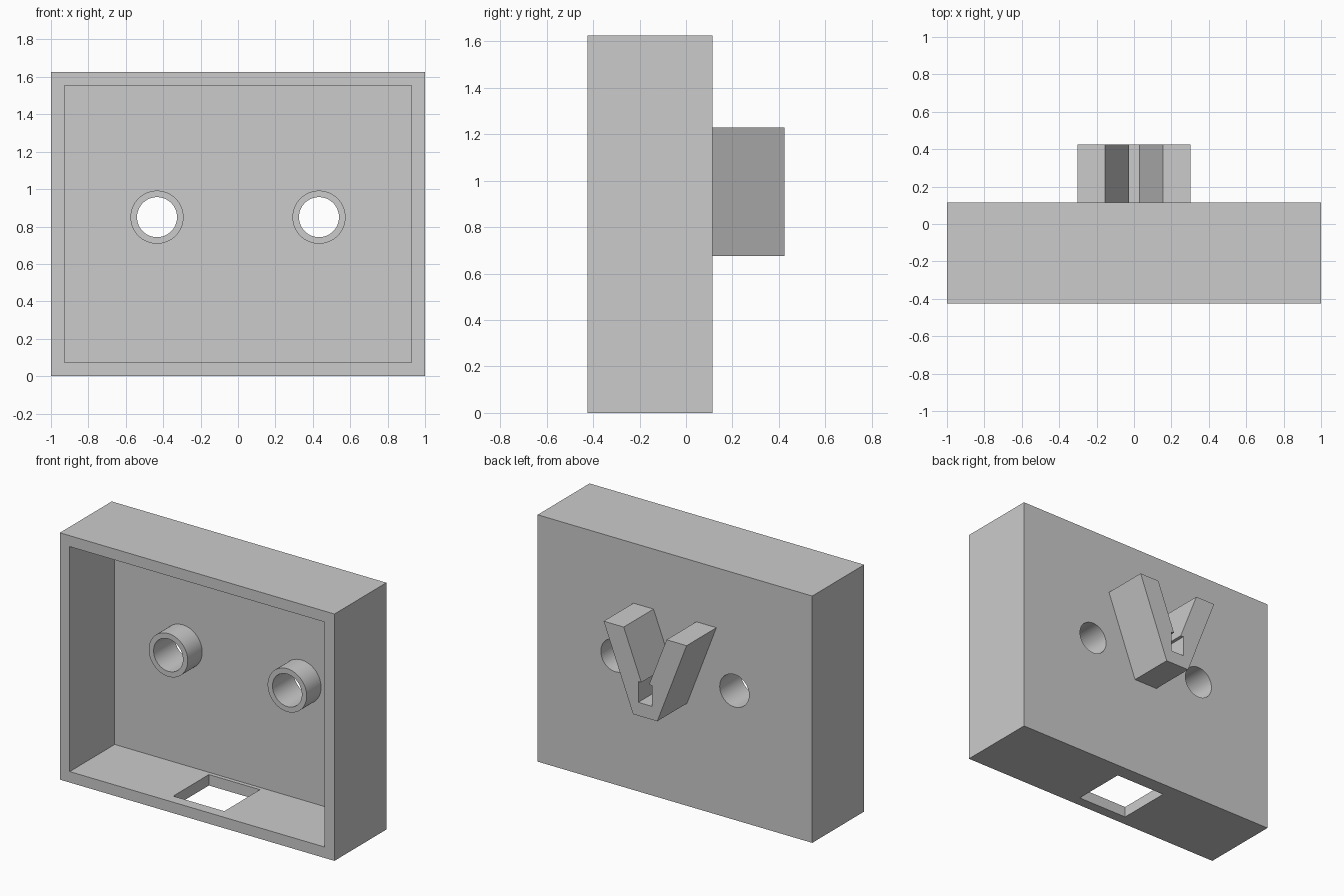
import bpy, bmesh, math
from mathutils import Matrix, Vector

old = bpy.data.objects.get("Cube")
if old:
    bpy.data.objects.remove(old, do_unlink=True)

grey = bpy.data.materials.new("matte_grey")
grey.use_nodes = True
COLOUR = (0.6, 0.6, 0.6, 1)
grey.diffuse_color = COLOUR
grey.node_tree.nodes["Principled BSDF"].inputs["Base Color"].default_value = COLOUR

FRONT, BACK, INNER_BACK = -0.425, 0.115, 0.043
HEIGHT, WALL = 1.625, 0.072
POST_X, POST_Z = 0.433, 0.85
POST_R, HOLE_R, POST_LENGTH = 0.142, 0.107, 0.15
SIDES = 64


def make_object(name, bm):
    bmesh.ops.recalc_face_normals(bm, faces=bm.faces)
    mesh = bpy.data.meshes.new(name)
    bm.to_mesh(mesh)
    bm.free()
    mesh.materials.append(grey)
    obj = bpy.data.objects.new(name, mesh)
    bpy.context.collection.objects.link(obj)
    return obj


def box(name, low, high):
    low, high = Vector(low), Vector(high)
    bm = bmesh.new()
    bmesh.ops.create_cube(bm, size=1)
    bmesh.ops.scale(bm, vec=high - low, verts=bm.verts)
    bmesh.ops.translate(bm, vec=(low + high) / 2, verts=bm.verts)
    return make_object(name, bm)


def rod(name, x, z, radius, y0, y1):
    """Cylinder running along y."""
    bm = bmesh.new()
    place = Matrix.Translation((x, (y0 + y1) / 2, z)) @ Matrix.Rotation(math.pi / 2, 4, "X")
    bmesh.ops.create_cone(bm, cap_ends=True, segments=SIDES, radius1=radius,
                          radius2=radius, depth=y1 - y0, matrix=place)
    return make_object(name, bm)


def select_only(obj):
    bpy.ops.object.select_all(action="DESELECT")
    obj.select_set(True)
    bpy.context.view_layer.objects.active = obj


def cut(obj, cutter):
    """Subtract the cutter, then remove it."""
    cutter.hide_render = True
    mod = obj.modifiers.new("cut", "BOOLEAN")
    mod.operation, mod.solver, mod.object = "DIFFERENCE", "EXACT", cutter
    select_only(obj)
    bpy.ops.object.modifier_apply(modifier=mod.name)
    bpy.data.objects.remove(cutter, do_unlink=True)


# Open-fronted case with a cable opening in the floor
case = box("case", (-1, FRONT, 0), (1, BACK, HEIGHT))
cut(case, box("cavity_cutter", (-1 + WALL, FRONT - 0.1, WALL),
              (1 - WALL, INNER_BACK, HEIGHT - WALL)))
cut(case, box("floor_opening_cutter", (-0.224, -0.354, -0.1), (0.148, 0.017, 0.2)))

# Hollow posts whose bores run through the back wall
for side, x in (("left", POST_X), ("right", -POST_X)):
    cut(case, rod("bore_cutter", x, POST_Z, HOLE_R, -0.1, 0.3))
    post = rod(side + "_post", x, POST_Z, POST_R, INNER_BACK - POST_LENGTH, INNER_BACK)
    cut(post, rod("bore_cutter", x, POST_Z, HOLE_R, -0.3, 0.3))
    select_only(post)
    bpy.ops.object.shade_smooth_by_angle(angle=math.radians(30))
select_only(case)
bpy.ops.object.shade_smooth_by_angle(angle=math.radians(30))

# V-shaped hook with a keyhole slot, from a mirrored half profile
half = [(0.088, 0.675), (0.302, 1.23), (0.156, 1.23),
        (0.028, 0.9), (0.05, 0.9), (0.05, 0.763)]
outline = half + [(-x, z) for x, z in reversed(half)]
bm = bmesh.new()
face = bm.faces.new([bm.verts.new((x, BACK, z)) for x, z in outline])
new = bmesh.ops.extrude_face_region(bm, geom=[face], use_keep_orig=True)["geom"]
bmesh.ops.translate(bm, vec=(0, 0.31, 0),
                    verts=[v for v in new if isinstance(v, bmesh.types.BMVert)])
make_object("cable_hook", bm)
